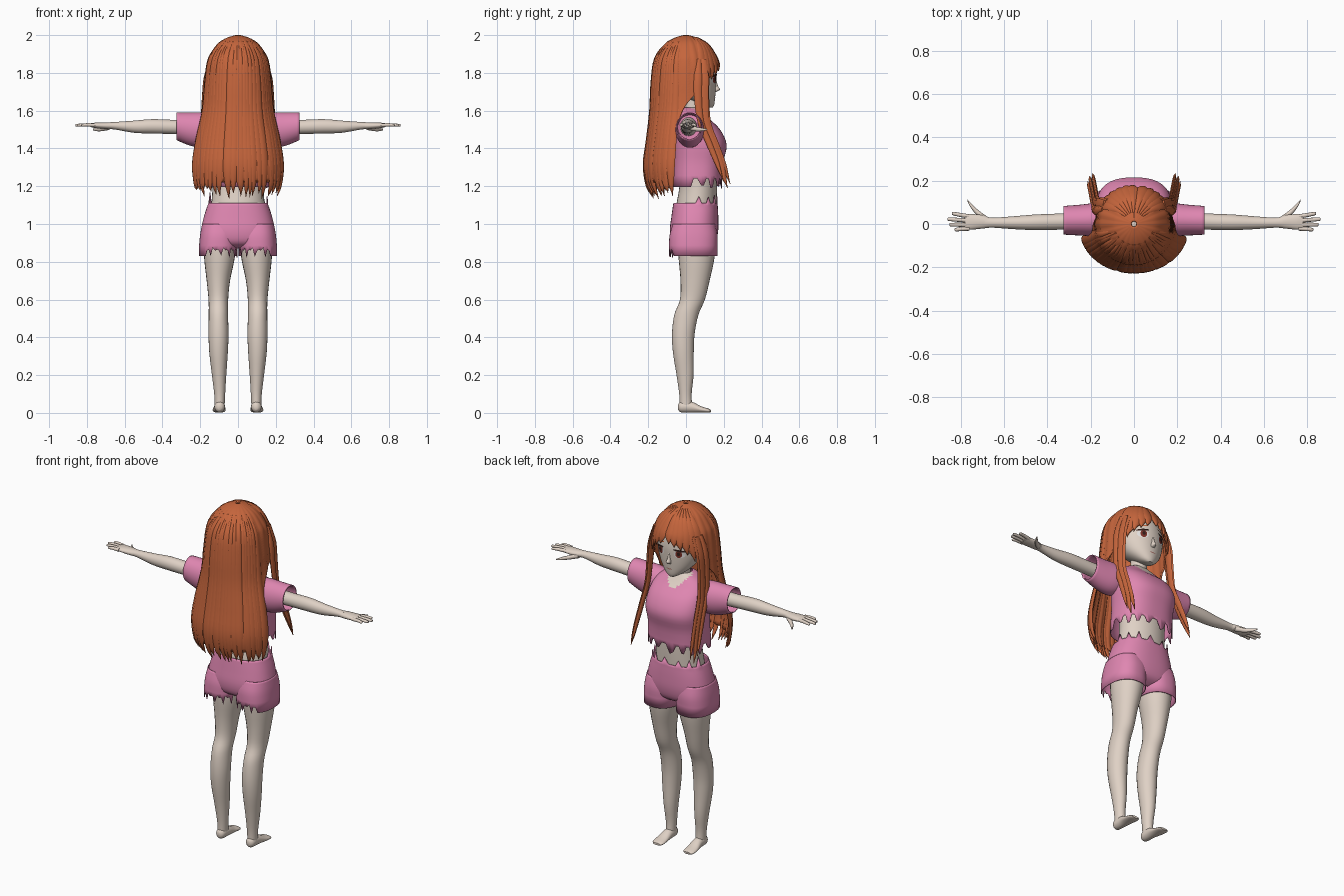
import bpy, bmesh, random
from math import sin, cos, pi, radians, sqrt
from mathutils import Vector

random.seed(4)
if "Cube" in bpy.data.objects:
    bpy.data.objects.remove(bpy.data.objects["Cube"])


def material(name, r, g, b):
    m = bpy.data.materials.new(name)
    m.use_nodes = True
    m.diffuse_color = (r, g, b, 1)
    m.node_tree.nodes["Principled BSDF"].inputs["Base Color"].default_value = (r, g, b, 1)
    return m


skin = material("skin", .74, .64, .56)
pink = material("pink cloth", .74, .24, .44)
orange = material("orange hair", .56, .13, .045)
white = material("eye white", .85, .83, .82)
iris = material("red brown iris", .2, .03, .02)
dark = material("dark lash", .03, .012, .01)
lip = material("lip", .45, .2, .17)


def smooth(rows, steps=4):
    """Smooth curve through rows of numbers."""
    out = []
    for i in range(len(rows) - 1):
        p, q, r, s = (rows[min(max(j, 0), len(rows) - 1)] for j in range(i - 1, i + 3))
        for k in range(steps):
            t = k / steps
            out.append([b + .5 * t * (c - a + t * (2*a - 5*b + 4*c - d + t * (3*(b - c) + d - a)))
                        for a, b, c, d in zip(p, q, r, s)])
    return out + [list(rows[-1])]


def lookup(rows, z):
    for a, b in zip(rows, rows[1:]):
        if (a[0] - z) * (b[0] - z) <= 0:
            t = (z - a[0]) / ((b[0] - a[0]) or 1)
            return [u + (v - u) * t for u, v in zip(a, b)]
    return rows[-1] if abs(z - rows[-1][0]) < abs(z - rows[0][0]) else rows[0]


def skin_rings(bm, rings, closed=True, caps=True):
    vs = [[bm.verts.new(p) for p in ring] for ring in rings]
    n = len(vs[0])
    for a, b in zip(vs, vs[1:]):
        for k in range(n if closed else n - 1):
            j = (k + 1) % n
            bm.faces.new((a[k], a[j], b[j], b[k]))
    if caps:
        bm.faces.new(vs[0])
        bm.faces.new(vs[-1])


def tube(bm, rows, axis="z", side=1, n=24, power=2, caps=True, first=None, last=None):
    """Loft of rows (position on axis, centre a, centre b, radius a, radius b)."""
    rings, rows = [], smooth(rows)
    for i, (t, a, b, ra, rb) in enumerate(rows):
        ring = []
        for k in range(n):
            c, s = cos(2 * pi * k / n), sin(2 * pi * k / n)
            u = a + ra * abs(c) ** (2 / power) * (1 if c > 0 else -1)
            v = b + rb * abs(s) ** (2 / power) * (1 if s > 0 else -1)
            p = {"z": (u, v, t), "x": (t, u, v), "y": (u, t, v)}[axis]
            ring.append(Vector((p[0] * side, p[1], p[2])))
        teeth = first if i == 0 else last if i == len(rows) - 1 else None
        if teeth:
            for k, p in enumerate(ring):
                p.z += teeth(k, p)
        rings.append(ring)
    skin_rings(bm, rings, caps=caps)


def strand(bm, path, thick, outward):
    """Flat tapering lock; path rows are (x, y, z, half width)."""
    rows, rings = smooth(path), []
    for i, row in enumerate(rows):
        p = Vector(row[:3])
        t = Vector(rows[min(i + 1, len(rows) - 1)][:3]) - Vector(rows[max(i - 1, 0)][:3])
        side = t.cross(outward(p)).normalized()
        nrm = side.cross(t).normalized()
        w = max(row[3], .0015)
        h = min(thick, w)
        rings.append([p + side * w * cos(a * pi / 4) + nrm * h * sin(a * pi / 4) for a in range(8)])
    skin_rings(bm, rings)


def finish(bm, name, mats, rule=None, shell=0, recalc=True):
    if recalc:
        bmesh.ops.recalc_face_normals(bm, faces=bm.faces)
    if rule:
        for f in bm.faces:
            f.material_index = rule(f.calc_center_median())
    me = bpy.data.meshes.new(name)
    bm.to_mesh(me)
    bm.free()
    ob = bpy.data.objects.new(name, me)
    bpy.context.collection.objects.link(ob)
    for m in mats:
        me.materials.append(m)
    bpy.ops.object.select_all(action="DESELECT")
    ob.select_set(True)
    bpy.context.view_layer.objects.active = ob
    bpy.ops.object.shade_smooth_by_angle(angle=radians(50))
    if shell:
        mod = ob.modifiers.new("thickness", "SOLIDIFY")
        mod.thickness, mod.offset = shell, 0
    return ob


def part(name, mat, rows, **options):
    bm = bmesh.new()
    tube(bm, rows, **options)
    return finish(bm, name, [mat])


# Legs, feet, arms and hands
for s, label in ((1, "left"), (-1, "right")):
    part(label + "_leg", skin, [
        (.03, .097, 0, .026, .033), (.1, .097, -.003, .029, .033), (.2, .1, -.005, .038, .045),
        (.32, .103, -.014, .049, .055), (.42, .103, -.014, .053, .06), (.52, .104, .002, .051, .064),
        (.6, .104, .034, .052, .066), (.7, .104, .048, .062, .077), (.83, .098, .056, .082, .096),
        (.95, .095, .056, .085, .1)], side=s)
    part(label + "_foot", skin, [
        (-.042, .097, .03, .01, .014), (-.025, .097, .032, .026, .029), (.03, .097, .03, .029, .029),
        (.08, .1, .018, .034, .017), (.118, .1, .012, .033, .011), (.132, .1, .01, .022, .006)],
        axis="y", side=s)
    part(label + "_arm", skin, [
        (.14, .015, 1.515, .045, .05), (.3, .012, 1.513, .038, .038), (.45, .008, 1.517, .036, .038),
        (.55, .006, 1.515, .03, .032), (.65, .006, 1.52, .023, .02), (.69, .008, 1.52, .027, .018)],
        axis="x", side=s)
    bm = bmesh.new()
    tube(bm, [(.66, .006, 1.52, .022, .018), (.7, .01, 1.52, .031, .018), (.75, .01, 1.522, .036, .015),
              (.78, .01, 1.523, .035, .01)], axis="x", side=s, n=16)
    for y, tip_y, tip_x in ((.035, .048, .84), (.015, .022, .86), (-.004, -.003, .852), (-.021, -.026, .828)):
        tube(bm, [(.76, y, 1.523, .01, .01), (.8, (y + tip_y) / 2, 1.525, .0095, .009),
                  (tip_x - .006, tip_y, 1.523, .008, .007), (tip_x, tip_y, 1.522, .003, .003)],
             axis="x", side=s, n=10)
    tube(bm, [(.68, .02, 1.512, .016, .014), (.72, .05, 1.503, .015, .012), (.75, .082, 1.5, .012, .009),
              (.768, .108, 1.5, .005, .004)], axis="x", side=s, n=10)
    finish(bm, label + "_hand", [skin])

# Waist, neck and head
part("waist", skin, [(1.02, 0, .05, .15, .105), (1.1, 0, .055, .142, .106), (1.2, 0, .065, .135, .1),
                     (1.32, 0, .065, .14, .1)], n=32)
part("neck", skin, [(1.54, 0, .03, .06, .05), (1.6, 0, .035, .046, .045), (1.7, 0, .045, .046, .047)])
HEAD = [(1.617, 0, .128, .018, .014), (1.635, 0, .105, .05, .045), (1.68, 0, .068, .097, .087),
        (1.74, 0, .043, .127, .116), (1.8, 0, .03, .137, .13), (1.87, 0, .01, .135, .136),
        (1.93, 0, 0, .105, .11), (1.96, 0, 0, .05, .05)]
part("head", skin, HEAD, n=40)
FACE = smooth(HEAD)
part("nose", skin, [(1.7, 0, .152, .012, .008), (1.712, 0, .158, .013, .022), (1.73, 0, .156, .009, .014),
                    (1.765, 0, .153, .005, .007)], n=12)


def face_plate(name, mat, x, z, w, h, lift, slant=0):
    """Thin ellipse laid on the face."""
    bm = bmesh.new()

    def on_face(u, v):
        px, pz = x + u, z + v + slant * u
        _, _, cy, rx, ry = lookup(FACE, pz)
        return bm.verts.new((px, cy + ry * sqrt(max(0, 1 - (px / rx) ** 2)) + lift, pz))
    centre = on_face(0, 0)
    rim = [on_face(w * cos(pi * k / 10), h * sin(pi * k / 10)) for k in range(20)]
    for a, b in zip(rim, rim[1:] + rim[:1]):
        bm.faces.new((centre, b, a))
    finish(bm, name, [mat], recalc=False)


for s, label in ((1, "left"), (-1, "right")):
    face_plate(label + "_eye_white", white, s * .06, 1.765, .029, .022, .002)
    face_plate(label + "_iris", iris, s * .058, 1.766, .017, .021, .004)
    face_plate(label + "_pupil", dark, s * .058, 1.768, .008, .011, .006)
    face_plate(label + "_eyelash", dark, s * .063, 1.787, .033, .006, .007, -.15 * s)
    face_plate(label + "_eyebrow", orange, s * .06, 1.815, .03, .004, .004, -.2 * s)
face_plate("mouth", lip, 0, 1.668, .02, .003, .002)


# Shorts with a torn waistband and torn back hems
def waist_teeth(k, p):
    return random.uniform(.03, .06) if k % 4 == 1 and p.y > .04 else 0


def leg_teeth(k, p):
    torn = p.y < .02 and abs(p.x) < .17
    return (random.uniform(-.055, -.04) if k % 4 == 1 else -.005 * (k % 4)) if torn else -.045


bm = bmesh.new()
tube(bm, [(1.11, 0, .05, .155, .115), (1.04, 0, .047, .178, .122), (.96, 0, .042, .194, .126),
          (.9, 0, .04, .185, .11), (.872, 0, .04, .1, .06)], n=56, power=2.4, caps=False, first=waist_teeth)
for s in (1, -1):
    tube(bm, [(1.0, .098, .042, .09, .11), (.94, .101, .04, .098, .125), (.875, .105, .038, .1, .126)],
         n=56, power=2.4, side=s, caps=False, last=leg_teeth)
finish(bm, "shorts", [pink], shell=.004)


# Cropped shirt with a V neck and a torn hem
def hem_teeth(k, p):
    return random.uniform(-.055, -.03) if k % 4 in (1, 2) and p.y > .03 else -.045 if p.y < .03 else 0


bm = bmesh.new()
tube(bm, [(1.615, 0, .028, .05, .045), (1.598, 0, .025, .09, .06), (1.56, 0, .032, .145, .085),
          (1.5, 0, .06, .165, .118), (1.42, 0, .075, .172, .138), (1.33, 0, .066, .166, .13),
          (1.24, 0, .06, .17, .128)], n=64, power=2.5, caps=False, last=hem_teeth)
finish(bm, "shirt", [pink, skin], rule=lambda c: int(c.y > .03 and abs(c.x) < (c.z - 1.53) * .9), shell=.004)
for s, label in ((1, "left"), (-1, "right")):
    bm = bmesh.new()
    tube(bm, [(.1, .02, 1.5, .068, .075), (.18, .02, 1.497, .073, .09), (.25, .018, 1.502, .068, .085),
              (.325, .017, 1.517, .063, .07)], axis="x", side=s, n=32, caps=False)
    finish(bm, label + "_sleeve", [pink], shell=.006)

# Hair shell: rows are height, centre y, radius x, radius y, face opening in degrees
HAIR = smooth([(1.995, 0, .012, .012, 0), (1.98, 0, .06, .062, 0), (1.95, 0, .105, .11, 0),
               (1.89, 0, .147, .152, 0), (1.85, 0, .16, .168, 12), (1.8, 0, .168, .176, 36),
               (1.74, 0, .174, .178, 56), (1.68, 0, .178, .18, 76), (1.6, -.005, .188, .18, 94),
               (1.45, -.015, .222, .187, 106), (1.3, -.02, .244, .2, 113), (1.2, -.02, .232, .182, 116),
               (1.13, -.02, .21, .15, 118)])


def hair_point(angle, z, lift=0):
    _, cy, rx, ry, _ = lookup(HAIR, z)
    return ((rx + lift) * sin(angle), cy + (ry + lift) * cos(angle), z)


bm = bmesh.new()
rings = []
for z, _, rx, _, gap in HAIR:
    if z > 1.21:
        g = radians(max(gap, .5))
        angles = [g + (2 * pi - 2 * g) * k / 95 for k in range(96)]
        rings.append([hair_point(a, z, .04 * rx * (abs(sin(11 * a)) - .8)) for a in angles])
skin_rings(bm, rings, closed=False, caps=False)
finish(bm, "hair_shell", [orange], shell=.01)


def radial(p):
    return Vector((p.x, p.y + .005, .05))


# Long locks down the back and sides
bm = bmesh.new()
for k in range(27):
    a = radians(108 + 144 * k / 26) + random.uniform(-.03, .03)
    tip = random.uniform(1.13, 1.19)
    heights = [1.965, 1.88, 1.75, 1.6, 1.45, 1.32, 1.22, tip]
    widths = [.005, .015, .02, .022, .025, .025, .016, 0]
    strand(bm, [(*hair_point(a + .04 * sin(k * 2.3) * (2 - z), z, .002), w)
                for z, w in zip(heights, widths)], .008, radial)
finish(bm, "back_locks", [orange])

# Swept fringe
bm = bmesh.new()
for deg, tip in ((-62, 1.69), (-50, 1.73), (-38, 1.77), (-26, 1.795), (-14, 1.81), (-3, 1.825),
                 (16, 1.81), (28, 1.79), (40, 1.765), (51, 1.73), (62, 1.69)):
    a = radians(deg)
    heights = [1.985, 1.95, 1.89, (1.89 + tip) / 2, tip]
    strand(bm, [(*hair_point(a * (.75 + .07 * i), z, .003), w)
                for i, (z, w) in enumerate(zip(heights, (.006, .018, .027, .023, 0)))], .008, radial)
finish(bm, "fringe", [orange])

# Long front locks hanging beside the face
for s, label in ((1, "left"), (-1, "right")):
    bm = bmesh.new()
    for dx, dy, drop, w in ((0, 0, 0, 1), (-.014, .014, .03, .7), (.008, -.022, .05, .6)):
        strand(bm, [(s * (x + dx), y + dy, z + drop * (1.9 - z), r * w) for x, y, z, r in (
            (.135, .09, 1.87, .02), (.165, .085, 1.77, .035), (.175, .085, 1.66, .034),
            (.182, .1, 1.52, .028), (.19, .145, 1.4, .026), (.198, .187, 1.29, .02),
            (.205, .22, 1.19, 0))], .008, lambda p: Vector((p.x, 0, 0)))
    finish(bm, label + "_front_locks", [orange])
